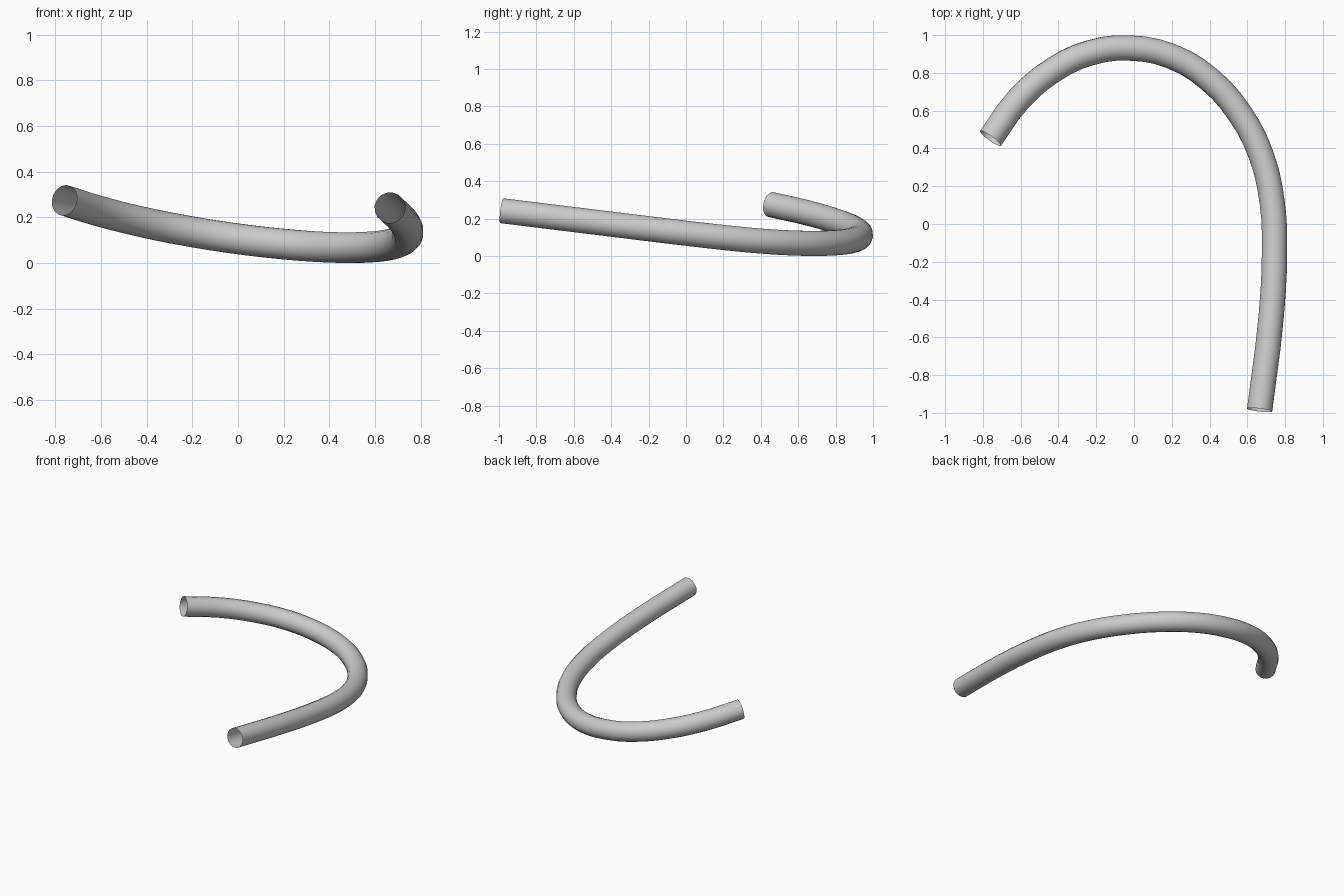
import bpy

if "Cube" in bpy.data.objects:
    bpy.data.objects.remove(bpy.data.objects["Cube"])

# Centre line of the bent tube
PATH = [
    (-0.760, 0.453, 0.275), (-0.610, 0.660, 0.228), (-0.420, 0.820, 0.180),
    (-0.230, 0.907, 0.142), (-0.030, 0.932, 0.110), (0.200, 0.887, 0.083),
    (0.400, 0.765, 0.069), (0.560, 0.585, 0.069), (0.675, 0.360, 0.083),
    (0.732, 0.110, 0.109), (0.744, -0.120, 0.136), (0.727, -0.480, 0.180),
    (0.665, -0.985, 0.242),
]
RADIUS = 0.068

# Round hollow profile swept along the path, ends left open
curve = bpy.data.curves.new("bent_tube", "CURVE")
curve.dimensions = "3D"
curve.resolution_u = 3
curve.bevel_depth = RADIUS
curve.bevel_resolution = 6
curve.use_fill_caps = False
spline = curve.splines.new("BEZIER")
spline.bezier_points.add(len(PATH) - 1)
for point, co in zip(spline.bezier_points, PATH):
    point.co = co
    point.handle_left_type = point.handle_right_type = "AUTO"

tube = bpy.data.objects.new("bent_tube", curve)
bpy.context.collection.objects.link(tube)
bpy.context.view_layer.objects.active = tube
tube.select_set(True)

# Turn into a smooth mesh
bpy.ops.object.convert(target="MESH")
bpy.ops.object.shade_smooth()
